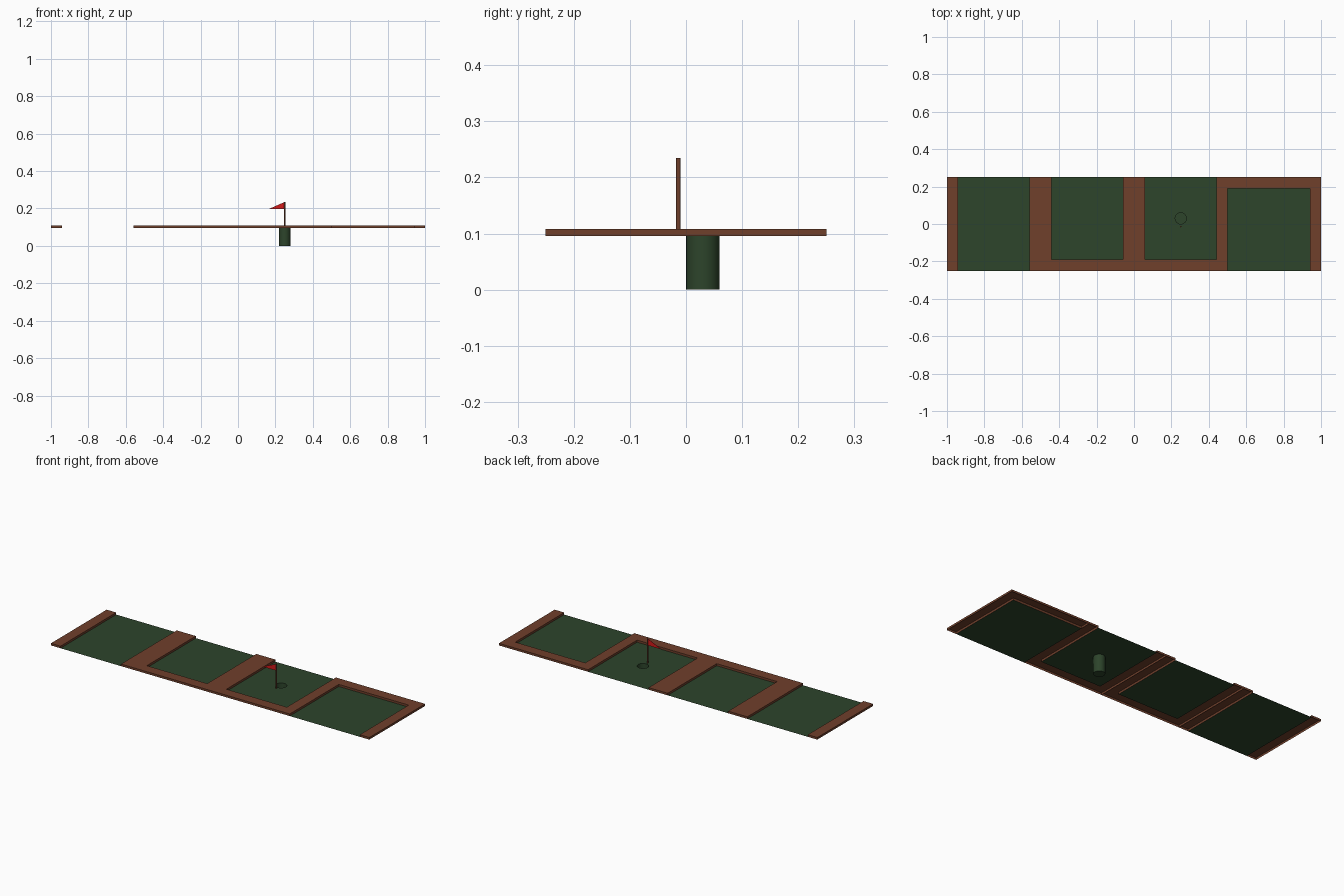
import bpy, bmesh, math

if "Cube" in bpy.data.objects:
    bpy.data.objects.remove(bpy.data.objects["Cube"])

Z0, Z1 = 0.096, 0.108      # floor level and top of the wooden rails
H, W = 0.25, 0.06          # half tile size, rail width
I = H - W


def material(name, rgb):
    m = bpy.data.materials.new(name)
    m.diffuse_color = (*rgb, 1)
    m.use_nodes = True
    m.node_tree.nodes["Principled BSDF"].inputs["Base Color"].default_value = m.diffuse_color
    return m


GREEN = material("turf", (0.026, 0.058, 0.024))
BROWN = material("wood", (0.16, 0.05, 0.024))
RED = material("red", (0.65, 0.01, 0.01))


def finish(name, bm, mat, smooth=False):
    bmesh.ops.recalc_face_normals(bm, faces=bm.faces)
    me = bpy.data.meshes.new(name)
    bm.to_mesh(me)
    bm.free()
    ob = bpy.data.objects.new(name, me)
    bpy.context.collection.objects.link(ob)
    me.materials.append(mat)
    if smooth:
        bpy.context.view_layer.objects.active = ob
        ob.select_set(True)
        bpy.ops.object.shade_smooth_by_angle(angle=math.radians(40))
        ob.select_set(False)
    return ob


# rail: an outline swept up to a top face, hollow underneath
def rail(name, cx, pts):
    bm = bmesh.new()
    top = [bm.verts.new((cx + x, y, Z1)) for x, y in pts]
    low = [bm.verts.new((cx + x, y, Z0)) for x, y in pts]
    bm.faces.new(top)
    for i in range(len(pts)):
        j = (i + 1) % len(pts)
        bm.faces.new((low[i], low[j], top[j], top[i]))
    finish(name, bm, BROWN)


# turf: a flat sheet, optionally with a round hole
def turf(name, x0, x1, y0, y1, hole=None):
    bm = bmesh.new()
    loops = [[(x0, y0), (x1, y0), (x1, y1), (x0, y1)]]
    if hole:
        loops.append(circle(*hole))
    for pts in loops:
        vs = [bm.verts.new((x, y, Z0)) for x, y in pts]
        for i in range(len(vs)):
            bm.edges.new((vs[i - 1], vs[i]))
    bmesh.ops.triangle_fill(bm, edges=bm.edges[:], use_beauty=True, normal=(0, 0, 1))
    for f in bm.faces:
        f.normal_update()
        if f.normal.z < 0:
            f.normal_flip()
    me = bpy.data.meshes.new(name)
    bm.to_mesh(me)
    bm.free()
    me.materials.append(GREEN)
    bpy.context.collection.objects.link(bpy.data.objects.new(name, me))


def circle(cx, cy, r, n=24):
    return [(cx + r * math.cos(2 * math.pi * i / n),
             cy + r * math.sin(2 * math.pi * i / n)) for i in range(n)]


# straight tile
c = -0.75
for side, s in (("left", -1), ("right", 1)):
    rail("straight_rail_" + side, c, [(s * H, -H), (s * I, -H), (s * I, H), (s * H, H)])
turf("straight_turf", c - I, c + I, -H, H)

# two end tiles with U-shaped rails, the second one has the hole
U = [(-H, -H), (H, -H), (H, H), (I, H), (I, -I), (-I, -I), (-I, H), (-H, H)]
HOLE = (0.25, 0.03, 0.03)
for name, c, hole in (("end", -0.25, None), ("hole", 0.25, HOLE)):
    rail(name + "_rail", c, U)
    turf(name + "_turf", c - I, c + I, -I, H, hole)

# corner tile with an L-shaped rail
c = 0.75
rail("corner_rail", c, [(H, -H), (H, H), (-H, H), (-H, I), (I, I), (I, -H)])
turf("corner_turf", c - H, c + I, -H, I)

# cup below the hole, open on top
bm = bmesh.new()
ring = circle(*HOLE)
low = [bm.verts.new((x, y, 0)) for x, y in ring]
top = [bm.verts.new((x, y, Z0)) for x, y in ring]
bm.faces.new(low)
for i in range(len(ring)):
    bm.faces.new((low[i - 1], low[i], top[i], top[i - 1]))
finish("cup", bm, GREEN, True)

# flag pole
PX, PY, PT = 0.25, -0.0135, 0.235
bm = bmesh.new()
bmesh.ops.create_cone(bm, cap_ends=True, segments=12, radius1=0.004, radius2=0.004, depth=PT - Z0)
bmesh.ops.translate(bm, verts=bm.verts, vec=(PX, PY, (PT + Z0) / 2))
finish("flag_pole", bm, BROWN, True)

# triangular flag
bm = bmesh.new()
tri = [(PX, PT), (PX, 0.197), (0.165, 0.197)]
f = bm.faces.new([bm.verts.new((x, PY - 0.001, z)) for x, z in tri])
ext = bmesh.ops.extrude_face_region(bm, geom=[f])["geom"]
bmesh.ops.translate(bm, verts=[v for v in ext if isinstance(v, bmesh.types.BMVert)], vec=(0, 0.002, 0))
finish("flag", bm, RED)
